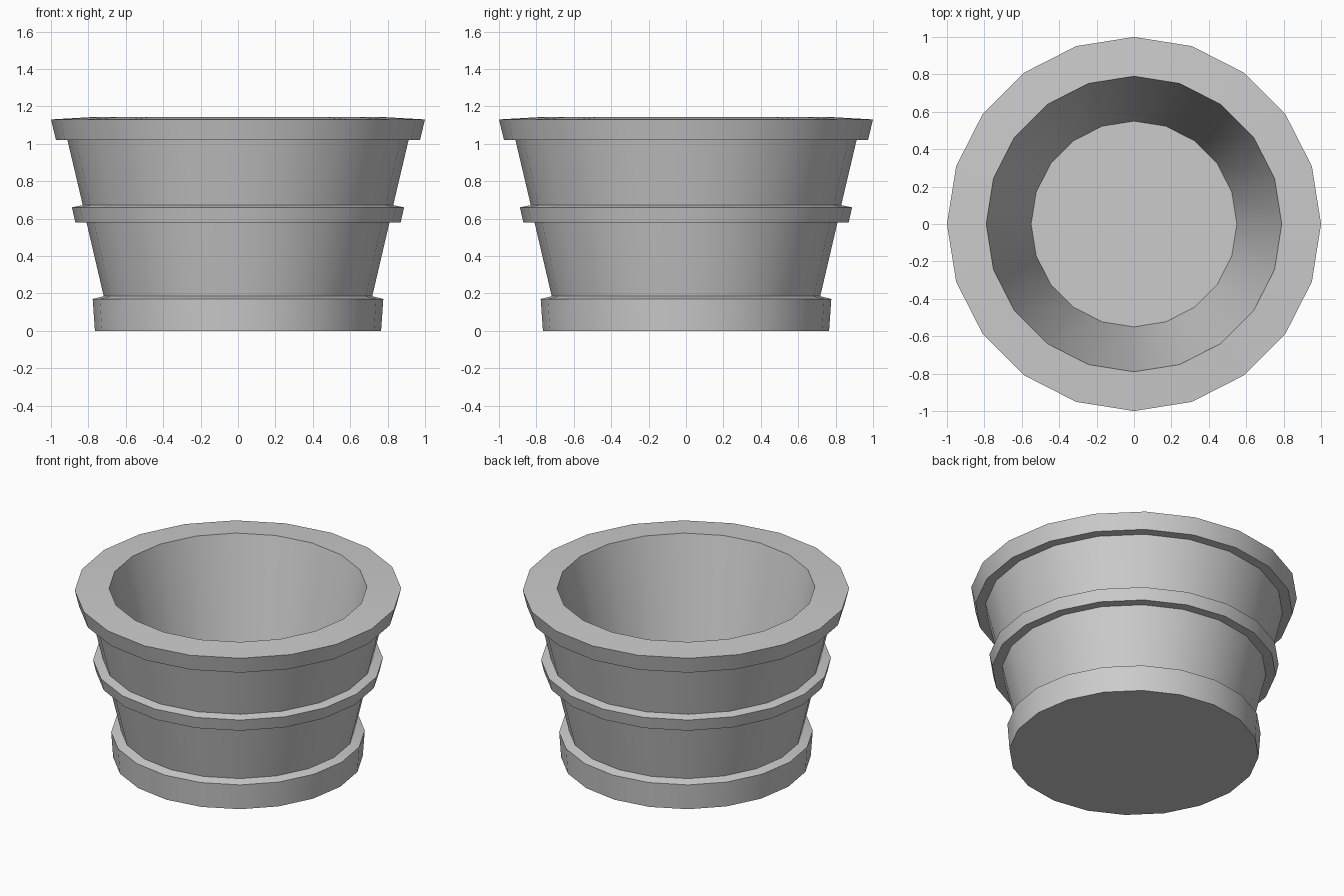
import bpy, bmesh
from math import cos, sin, tau, radians

if "Cube" in bpy.data.objects:
    bpy.data.objects.remove(bpy.data.objects["Cube"])

SIDES = 20

# Profile as (radius, height), from the underside up and over into the bowl
PROFILE = [
    (0.765, 0.0), (0.777, 0.17), (0.718, 0.185),    # foot band
    (0.81, 0.58), (0.87, 0.58), (0.888, 0.66), (0.83, 0.672),  # middle band
    (0.912, 1.02), (0.973, 1.02), (1.0, 1.13),      # rim
    (0.79, 1.142), (0.55, 0.10),                    # inner wall and floor
]


def lathe(name, profile, sides):
    bm = bmesh.new()
    rings = [[bm.verts.new((r * cos(tau * i / sides), r * sin(tau * i / sides), z))
              for i in range(sides)] for r, z in profile]
    for low, high in zip(rings, rings[1:]):
        for i in range(sides):
            j = (i + 1) % sides
            bm.faces.new((low[i], low[j], high[j], high[i]))
    bm.faces.new(rings[0][::-1])   # underside
    bm.faces.new(rings[-1])        # inside floor
    bmesh.ops.recalc_face_normals(bm, faces=bm.faces)
    mesh = bpy.data.meshes.new(name)
    bm.to_mesh(mesh)
    bm.free()
    obj = bpy.data.objects.new(name, mesh)
    bpy.context.collection.objects.link(obj)
    return obj


# Banded pot, smooth around the sides with crisp band edges
pot = lathe("planter_pot", PROFILE, SIDES)
bpy.context.view_layer.objects.active = pot
pot.select_set(True)
bpy.ops.object.shade_smooth_by_angle(angle=radians(30))
